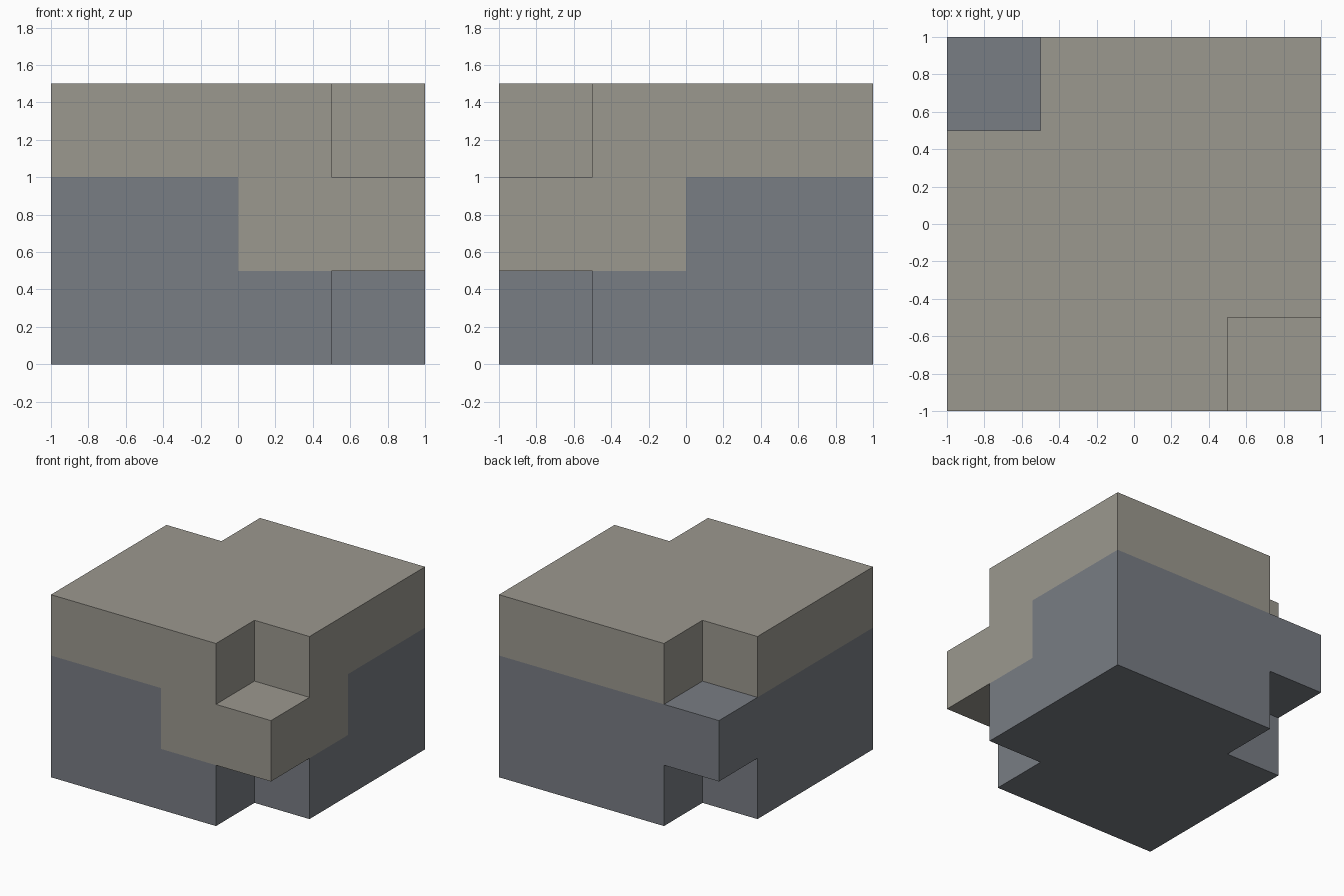
import bpy, bmesh, math

if "Cube" in bpy.data.objects:
    bpy.data.objects.remove(bpy.data.objects["Cube"])

S = 0.5  # unit cell: the block is 4 x 4 x 3 cells


def is_upper(i, j, k):
    """Cells of the upper piece: top layer plus the front right quadrant below it."""
    return k == 2 or (k == 1 and i >= 2 and j <= 1)


def is_solid(i, j, k):
    """Whole block without the corner notches (front right and back left, top and bottom)."""
    inside = 0 <= i < 4 and 0 <= j < 4 and 0 <= k < 3
    notch = (i, j) in ((3, 0), (0, 3)) and k != 1
    return inside and not notch


def make_piece(name, cells, color):
    """Skin the given cells with one closed surface and merge its flat faces."""
    bm = bmesh.new()
    for c in cells:
        for axis in range(3):
            for side in (0, 1):
                n = list(c)
                n[axis] += 2 * side - 1
                if tuple(n) in cells:
                    continue
                u, v = (axis + 1) % 3, (axis + 2) % 3
                verts = []
                for a, b in ((0, 0), (1, 0), (1, 1), (0, 1)):
                    p = list(c)
                    p[axis] += side
                    p[u] += a
                    p[v] += b
                    verts.append(bm.verts.new((p[0] * S - 1, p[1] * S - 1, p[2] * S)))
                bm.faces.new(verts if side else verts[::-1])
    bmesh.ops.remove_doubles(bm, verts=bm.verts, dist=1e-4)
    bmesh.ops.dissolve_limit(bm, angle_limit=math.radians(1), verts=bm.verts, edges=bm.edges)
    mesh = bpy.data.meshes.new(name)
    bm.to_mesh(mesh)
    bm.free()
    mat = bpy.data.materials.new(name + "_paint")
    mat.diffuse_color = color
    mat.use_nodes = True
    mat.node_tree.nodes["Principled BSDF"].inputs["Base Color"].default_value = mat.diffuse_color
    mesh.materials.append(mat)
    obj = bpy.data.objects.new(name, mesh)
    bpy.context.collection.objects.link(obj)


solid = {(i, j, k) for i in range(4) for j in range(4) for k in range(3) if is_solid(i, j, k)}
upper = {c for c in solid if is_upper(*c)}

# Two interlocking pieces
make_piece("upper_block", upper, (0.33, 0.315, 0.275, 1))
make_piece("lower_block", solid - upper, (0.19, 0.205, 0.23, 1))
